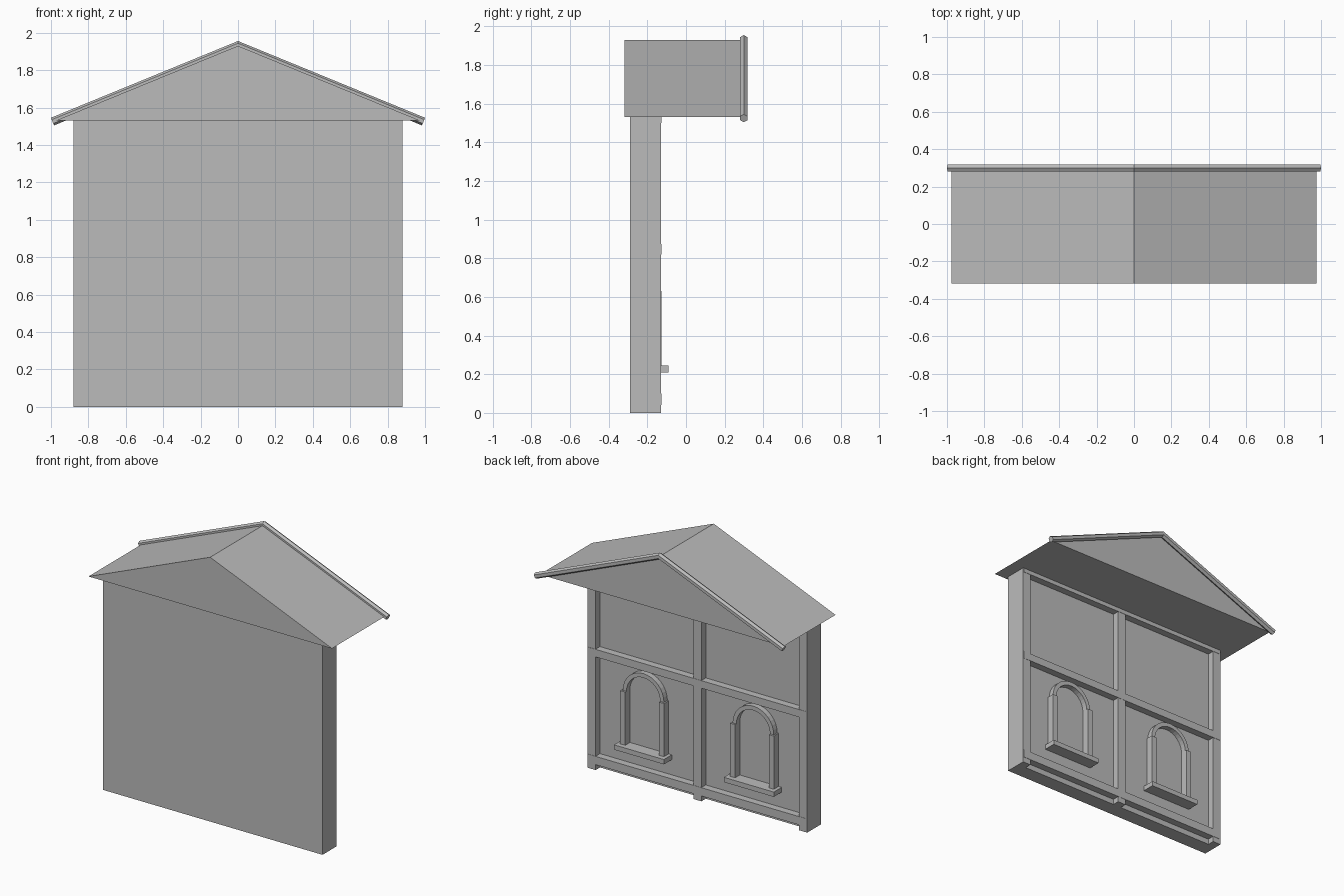
import bpy, bmesh
from math import pi, cos, sin, atan2

cube = bpy.data.objects.get("Cube")
if cube:
    bpy.data.objects.remove(cube, do_unlink=True)

GREY = (0.5, 0.5, 0.5, 1)
mat = bpy.data.materials.new("plain_grey")
mat.use_nodes = True
mat.diffuse_color = GREY
mat.node_tree.nodes["Principled BSDF"].inputs["Base Color"].default_value = GREY


def finish(name, bm):
    bmesh.ops.recalc_face_normals(bm, faces=bm.faces)
    mesh = bpy.data.meshes.new(name)
    bm.to_mesh(mesh)
    bm.free()
    mesh.materials.append(mat)
    ob = bpy.data.objects.new(name, mesh)
    bpy.context.collection.objects.link(ob)
    return ob


def box(name, x, y, z):
    """Box from (min, max) pairs on each axis."""
    bm = bmesh.new()
    bmesh.ops.create_cube(bm, size=1)
    for v in bm.verts:
        v.co = [r[0] if c < 0 else r[1] for c, r in zip(v.co, (x, y, z))]
    return finish(name, bm)


def loft(name, rings, capped=True):
    """Skin between equal rings of points."""
    bm = bmesh.new()
    loops = [[bm.verts.new(p) for p in ring] for ring in rings]
    n = len(loops[0])
    for a, b in zip(loops, loops[1:]):
        for i in range(n):
            j = (i + 1) % n
            bm.faces.new((a[i], a[j], b[j], b[i]))
    if capped:
        bm.faces.new(loops[0])
        bm.faces.new(loops[-1])
    return finish(name, bm)


HALF, EAVE, RIDGE, REACH = 0.88, 1.53, 1.93, 0.975
PANEL, FACE = -0.18, -0.13
POST = 0.065

# Wall panel with timber framing on its rear face
box("wall_panel", (-HALF, HALF), (-0.29, PANEL), (0, EAVE))
for name, x in (("right_post", -HALF), ("centre_post", -POST / 2), ("left_post", HALF - POST)):
    box(name, (x, x + POST), (PANEL, FACE), (0, EAVE))
for name, z in (("bottom_beam", (0.04, 0.10)), ("middle_beam", (0.82, 0.875)), ("top_beam", (1.50, EAVE))):
    box(name, (-HALF + 0.005, HALF - 0.005), (PANEL, FACE + 0.002), z)

# Arched windows
SPRING, OUTER, INNER = 0.63, 0.165, 0.135
for side, cx in (("right", -0.44), ("left", 0.44)):
    box(side + "_sill", (cx - 0.2, cx + 0.2), (PANEL, -0.09), (0.21, 0.245))
    for s in (-1, 1):
        xs = sorted((cx + s * 0.135, cx + s * 0.175))
        box(side + "_window_jamb", xs, (PANEL, FACE + 0.004), (0.245, SPRING))
    rings = []
    for i in range(17):
        a = pi * i / 16
        rings.append([(cx + r * cos(a), y, SPRING + r * sin(a))
                      for r, y in ((INNER, PANEL), (INNER, -0.14), (OUTER, -0.14), (OUTER, PANEL))])
    loft(side + "_window_arch", rings)

# Solid gabled roof
loft("roof", [[(-REACH, y, EAVE), (REACH, y, EAVE), (0, y, RIDGE)] for y in (-0.318, 0.28)])

# Six-sided trim following the rear gable edge, mitred at the ridge
slope = atan2(RIDGE - EAVE, REACH)
rings = []
for s in (-1, 0, 1):
    x = s * 0.992
    z = RIDGE + 0.002 - abs(x) * (RIDGE - EAVE) / REACH
    ring = []
    for k in range(6):
        a = k * pi / 3
        up, out = 0.022 * cos(a), 0.022 * sin(a)
        rise = up * cos(slope) if s else up / cos(slope)
        ring.append((x + s * up * sin(slope), 0.299 + out, z + rise))
    rings.append(ring)
loft("gable_trim", rings)
